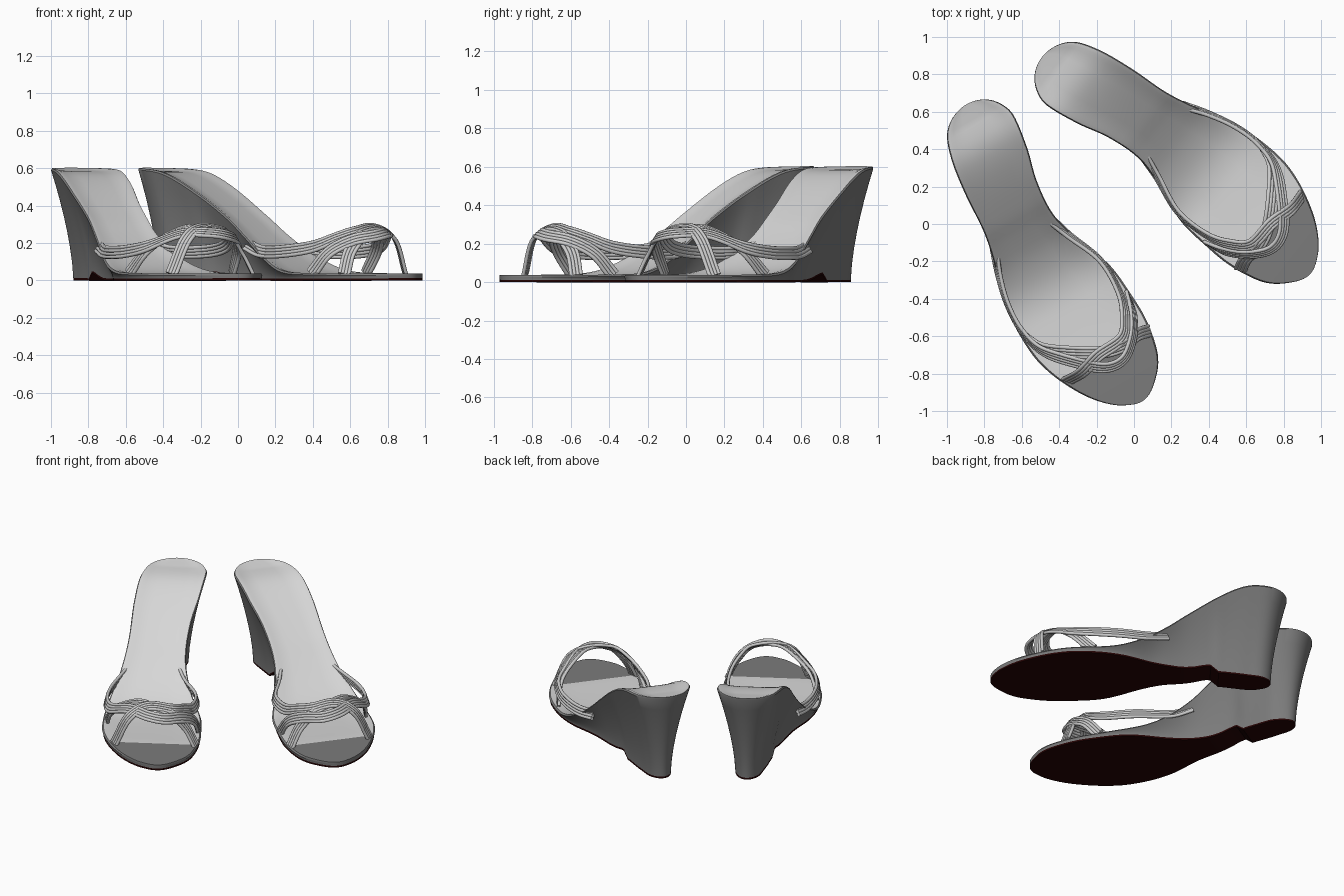
import bpy, bmesh, math
from mathutils import Vector

cube = bpy.data.objects.get("Cube")
if cube:
    bpy.data.objects.remove(cube)


def material(name, rgb):
    m = bpy.data.materials.new(name)
    m.use_nodes = True
    color = (*rgb, 1)
    m.diffuse_color = color
    m.node_tree.nodes["Principled BSDF"].inputs["Base Color"].default_value = color
    return m


GREY = material("grey_wedge", (.2, .2, .2))
LIGHT = material("light_insole", (.68, .68, .68))
STRAP = material("strap_grey", (.6, .6, .6))
DARK = material("dark_red_outsole", (.018, .001, .001))


def spline(knots, x):
    """Smooth curve through (position, value) pairs."""
    n = len(knots)
    if x <= knots[0][0]:
        return knots[0][1]
    if x >= knots[-1][0]:
        return knots[-1][1]
    i = next(k for k in range(n - 1) if x <= knots[k + 1][0])

    def slope(k):
        a, b = knots[max(k - 1, 0)], knots[min(k + 1, n - 1)]
        return (b[1] - a[1]) / (b[0] - a[0])

    (x0, y0), (x1, y1) = knots[i], knots[i + 1]
    h = x1 - x0
    t = (x - x0) / h
    return ((2*t**3 - 3*t*t + 1) * y0 + (t**3 - 2*t*t + t) * h * slope(i)
            + (3*t*t - 2*t**3) * y1 + (t**3 - t*t) * h * slope(i + 1))


# Sole outline: u runs heel to toe, v runs outer to inner side
TAIL, TIP, TOE_LINE = -.19, 1.655, 1.34


def angle(u):
    return math.acos(max(-1, min(1, 1 - 2 * (u - TAIL) / (TIP - TAIL))))


def outline(points):
    return [(angle(u), v) for u, v in points]


OUTER = outline([(TAIL, .01), (-.121, -.145), (.02, -.205), (.232, -.236), (.447, -.25),
                 (.61, -.283), (.81, -.34), (1, -.36), (1.21, -.342), (1.44, -.243),
                 (1.6, -.105), (1.637, -.04), (TIP, .03)])
INNER = outline([(TAIL, .01), (-.16, .115), (-.09, .178), (-.012, .2), (.176, .175),
                 (.361, .13), (.554, .119), (.731, .167), (.937, .244), (1.122, .264),
                 (1.275, .268), (1.444, .24), (1.526, .204), (1.6, .138), (1.637, .09),
                 (TIP, .03)])
TOP = [(TAIL, .603), (0, .592), (.1, .563), (.24, .483), (.45, .333), (.55, .25),
       (.7, .14), (.85, .068), (1, .043), (TIP, .037)]
BOTTOM = [(0, 0), (.23, 0), (.25, 0), (.275, .034), (.32, .034), (.4, .012), (.5, 0), (TIP, 0)]
BASE_WIDTH = [(TAIL, .45), (.3, .45), (.6, .62), (.85, .88), (1.1, .97), (TIP, .98)]


def section(theta):
    """Cross-section of the shoe: outer wall, insole, inner wall."""
    u = TAIL + (TIP - TAIL) * (1 - math.cos(theta)) / 2
    vo, vi = spline(OUTER, theta), spline(INNER, theta)
    mid, half = (vo + vi) / 2, (vi - vo) / 2
    base_u = u + .1 * max(0, 1 - (u - TAIL) / .5)
    low, high = spline(BOTTOM, base_u), spline(TOP, u)
    width = spline(BASE_WIDTH, u)
    rows = [(base_u, width, low), (base_u, width, low + .012)]
    for k in range(1, 8):
        t = k / 7
        s = t ** 1.5
        rows.append((base_u + (u - base_u) * s, width + (1 - width) * s,
                     low + .012 + (high - .01 - low - .012) * t))
    dip = .012 * min(1, max(0, (1.3 - u) / .3)) * min(1, max(0, (u - TAIL) / .1))
    for w, drop in [(.97, 0), (.86, .1), (.76, .7), (.4, 1)]:
        rows.append((u, w, high - dip * drop))
    outer = [(a, mid - half * w, z) for a, w, z in rows]
    inner = [(a, mid + half * w, z) for a, w, z in rows]
    return outer + [(u, mid, high - dip)] + inner[::-1]


def smooth(obj):
    bpy.ops.object.select_all(action='DESELECT')
    obj.select_set(True)
    bpy.context.view_layer.objects.active = obj
    bpy.ops.object.shade_smooth_by_angle(angle=math.radians(40))


def build_sole(name, place):
    steps = 80
    thetas = sorted([math.pi * i / steps for i in range(steps + 1)] + [angle(TOE_LINE)])
    bm = bmesh.new()
    rings = [[bm.verts.new(place(p)) for p in section(t)] for t in thetas]
    n = len(rings[0])
    for i in range(len(rings) - 1):
        toe = thetas[i] >= angle(TOE_LINE) - 1e-6
        for k in range(n):
            j = (k + 1) % n
            f = bm.faces.new((rings[i][k], rings[i][j], rings[i + 1][j], rings[i + 1][k]))
            edge = min(k, n - 2 - k)      # rows counted from the ground up
            if edge < 1:
                f.material_index = 2
            elif edge >= 9 and not toe:
                f.material_index = 1
    bmesh.ops.remove_doubles(bm, verts=bm.verts, dist=.0004)
    bmesh.ops.recalc_face_normals(bm, faces=bm.faces)
    mesh = bpy.data.meshes.new(name)
    bm.to_mesh(mesh)
    bm.free()
    for m in (GREY, LIGHT, DARK):
        mesh.materials.append(m)
    obj = bpy.data.objects.new(name, mesh)
    bpy.context.collection.objects.link(obj)
    smooth(obj)


# Woven strap bundles: centre paths as (u, v, height)
STRAPS = {
    "outer_side_strap": [(.56, -.25, .18), (.7, -.3, .155), (.85, -.335, .15), (1, -.34, .155),
                         (1.15, -.3, .18), (1.3, -.17, .25), (1.4, -.05, .255),
                         (1.41, .06, .24), (1.33, .16, .215), (1.22, .225, .15),
                         (1.122, .25, .035)],
    "inner_side_strap": [(.56, .09, .19), (.69, .135, .155), (.895, .215, .155),
                         (1.1, .215, .18), (1.23, .17, .23), (1.31, .1, .265),
                         (1.325, -.05, .285), (1.36, -.17, .22), (1.36, -.26, .035)],
    "crossing_strap": [(1.346, .25, .035), (1.335, .19, .15), (1.35, .113, .235),
                       (1.33, .0, .27), (1.26, -.133, .275), (1.15, -.28, .17),
                       (1.03, -.335, .035)],
}


def build_strap(name, path, place):
    curve = bpy.data.curves.new(name, 'CURVE')
    curve.dimensions = '3D'
    curve.bevel_depth = .0105
    curve.bevel_resolution = 2
    curve.use_fill_caps = True
    curve.materials.append(STRAP)
    axes = [[(i, p[a]) for i, p in enumerate(path)] for a in range(3)]
    count = 8 * (len(path) - 1)

    def point(x):
        return Vector([spline(a, x) for a in axes])

    for cord in (-1.5, -.5, .5, 1.5):
        line = curve.splines.new('POLY')
        line.points.add(count)
        for i in range(count + 1):
            x = i / 8
            p = point(x)
            along = point(min(x + .05, len(path) - 1)) - point(max(x - .05, 0))
            outward = p - Vector((min(p.x, 1.22), -.05, .08))
            side = along.cross(outward).normalized()
            q = p + side * cord * .017
            q.z = max(q.z, .03)
            line.points[i].co = (*place(q), 1)
        line.use_smooth = True
    obj = bpy.data.objects.new(name, curve)
    bpy.context.collection.objects.link(obj)


# Two mirrored shoes, each turned its own way
def placer(heel, degrees, inner_sign):
    a = math.radians(degrees)
    forward = Vector((math.cos(a), math.sin(a), 0))
    inward = Vector((-math.sin(a), math.cos(a), 0)) * inner_sign
    return lambda p: Vector((*heel, 0)) + forward * p[0] + inward * p[1] + Vector((0, 0, p[2]))


for side, place in (("right", placer((-.81, .47), -60, 1)),
                    ("left", placer((-.335, .785), -38.2, -1))):
    build_sole(side + "_wedge_sole", place)
    for strap, path in STRAPS.items():
        build_strap(side + "_" + strap, path, place)
